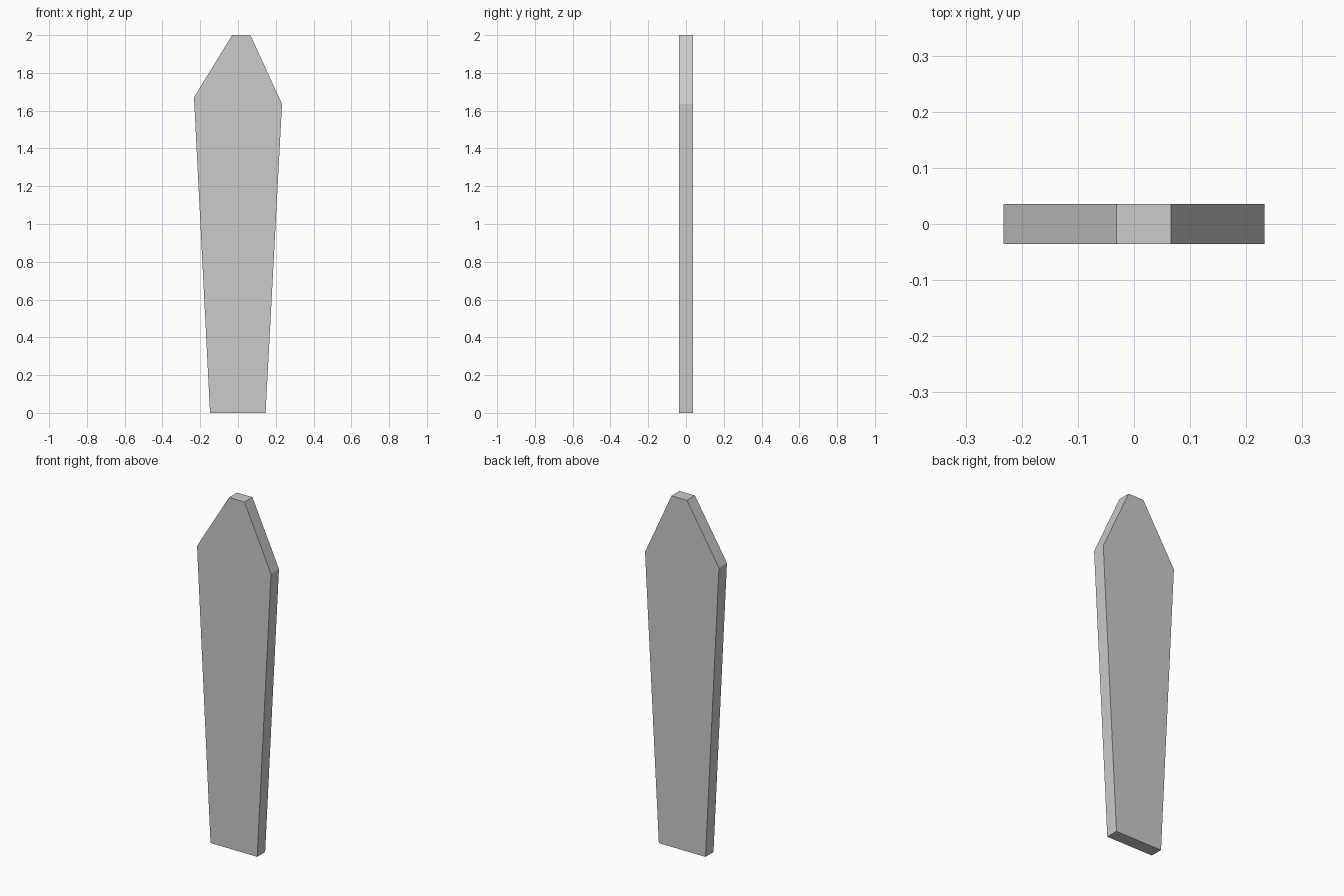
import bpy, bmesh

if "Cube" in bpy.data.objects:
    bpy.data.objects.remove(bpy.data.objects["Cube"])

HALF_THICKNESS = 0.036

# Plank outline (x, z), slightly uneven pointed top
outline = [(-0.148, 0), (0.146, 0), (0.233, 1.635),
           (0.066, 2), (-0.031, 2), (-0.233, 1.67)]

bm = bmesh.new()
front = bm.faces.new([bm.verts.new((x, -HALF_THICKNESS, z)) for x, z in outline])

# Extrude the outline backwards into a solid board
result = bmesh.ops.extrude_face_region(bm, geom=[front], use_keep_orig=True)
back = [v for v in result["geom"] if isinstance(v, bmesh.types.BMVert)]
bmesh.ops.translate(bm, verts=back, vec=(0, 2 * HALF_THICKNESS, 0))
bmesh.ops.recalc_face_normals(bm, faces=bm.faces[:])

mesh = bpy.data.meshes.new("fence_plank")
bm.to_mesh(mesh)
bm.free()
bpy.context.collection.objects.link(bpy.data.objects.new("fence_plank", mesh))
